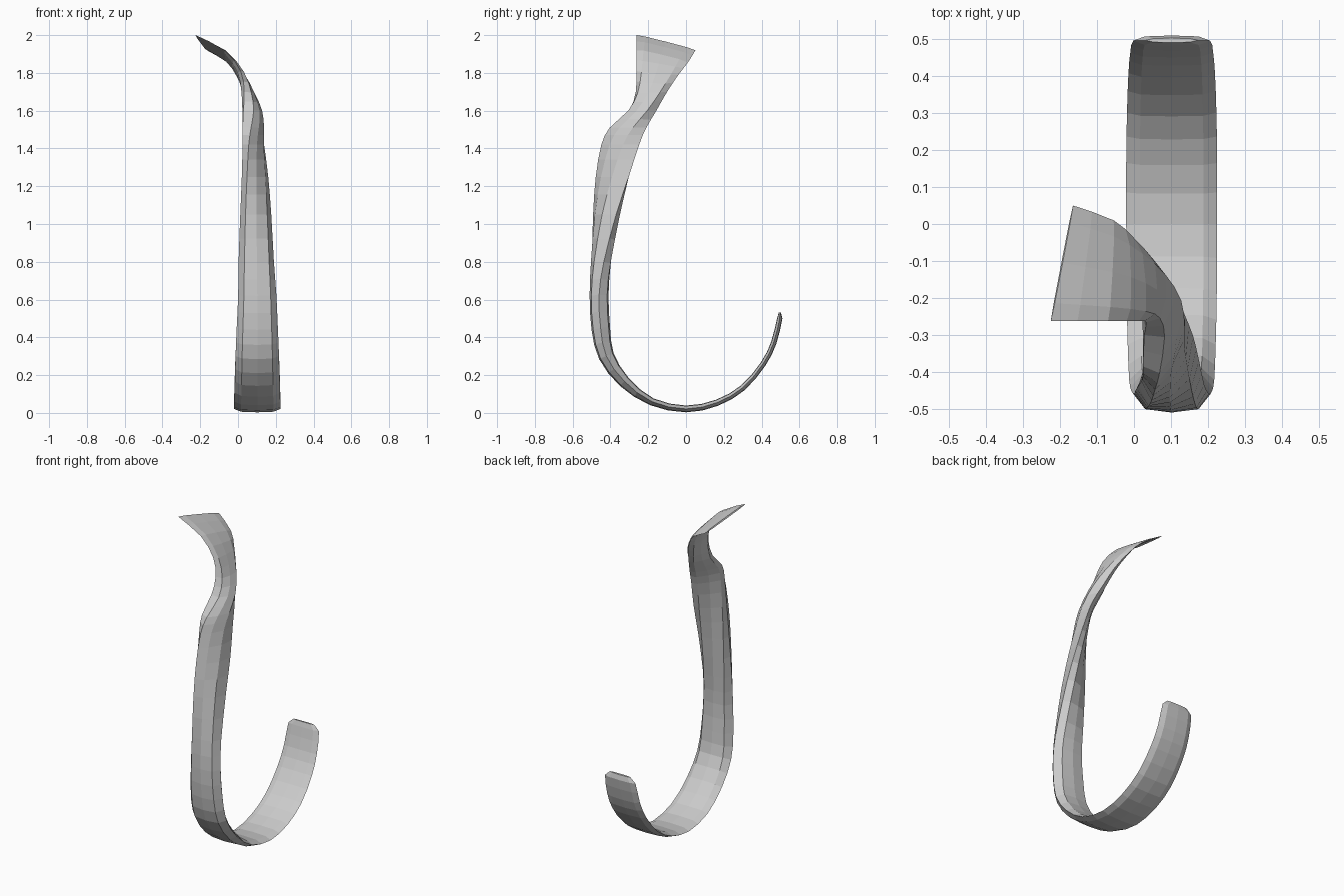
import bpy, bmesh
from mathutils import Vector as V

# Hook: outer centre (y, z), rim (y, z), half width, inner swell beyond the rim
HOOK = [
    (.503, .530, .497, .531, .070, .006),
    (.510, .500, .496, .500, .104, .014),
    (.478, .366, .464, .372, .112, .014),
    (.420, .250, .408, .260, .117, .014),
    (.310, .120, .301, .134, .121, .015),
    (.170, .038, .165, .055, .123, .016),
    (.000, .003, .000, .021, .123, .018),
    (-.190, .041, -.181, .060, .122, .019),
    (-.350, .143, -.326, .167, .119, .029),
    (-.460, .285, -.422, .301, .115, .042),
    (-.500, .440, -.452, .450, .109, .050),
    (-.510, .620, -.460, .625, .101, .050),
]
# Twisting stem and flared tab: left rim, outer centre, right rim, inner swell
STEM = [
    (.003, -.452, .80, .100, -.503, .80, .190, -.435, .80, .046),
    (.012, -.438, 1.05, .098, -.482, 1.05, .176, -.370, 1.05, .038),
    (.020, -.426, 1.25, .098, -.450, 1.25, .160, -.303, 1.25, .028),
    (.024, -.412, 1.42, .100, -.404, 1.42, .138, -.248, 1.42, .022),
    (.024, -.385, 1.51, .110, -.352, 1.51, .122, -.210, 1.51, .020),
    (.028, -.300, 1.60, .115, -.262, 1.60, .092, -.157, 1.60, .020),
    (.033, -.266, 1.70, .086, -.200, 1.695, .056, -.100, 1.70, .022),
    (.014, -.262, 1.81, .032, -.160, 1.797, .002, -.040, 1.79, .018),
    (-.070, -.262, 1.92, -.058, -.130, 1.897, -.055, .010, 1.855, .009),
    (-.225, -.262, 2.00, -.193, -.105, 1.965, -.165, .050, 1.920, .004),
]
CX = .102
rows = [(CX - h, ry, rz, CX, my, mz, CX + h, ry, rz, s)
        for my, mz, ry, rz, h, s in HOOK] + STEM


def halfway(a, b, c, d):
    return tuple((9 * (q + r) - p - s) / 16 for p, q, r, s in zip(a, b, c, d))


# Refine the stations with smooth midpoints
fine = []
for i in range(len(rows) - 1):
    fine.append(rows[i])
    if i > 0:
        fine.append(halfway(rows[i - 1], rows[i], rows[i + 1],
                            rows[min(i + 2, len(rows) - 1)]))
fine.append(rows[-1])
mids = [(V(r[0:3]) + V(r[6:9])) / 2 for r in fine]

# Loft a flattened eight-sided section through the stations
bm = bmesh.new()
rings = []
for i, r in enumerate(fine):
    a, m, b, swell = V(r[0:3]), V(r[3:6]), V(r[6:9]), r[9]
    w, bulge = b - a, m - mids[i]
    along = mids[min(i + 1, len(mids) - 1)] - mids[max(i - 1, 0)]
    inward = along.cross(w).normalized() * swell
    pts = [a, a + w * .15 + bulge * .82, m, b - w * .15 + bulge * .82,
           b, b - w * .15 + inward * .85, mids[i] + inward, a + w * .15 + inward * .85]
    rings.append([bm.verts.new(p) for p in pts])
for r0, r1 in zip(rings, rings[1:]):
    for k in range(8):
        j = (k + 1) % 8
        bm.faces.new((r0[k], r0[j], r1[j], r1[k]))
bm.faces.new(rings[0])
bm.faces.new(rings[-1])
bmesh.ops.recalc_face_normals(bm, faces=bm.faces)

mesh = bpy.data.meshes.new("curved_hook")
bm.to_mesh(mesh)
bm.free()
bpy.context.collection.objects.link(bpy.data.objects.new("curved_hook", mesh))
